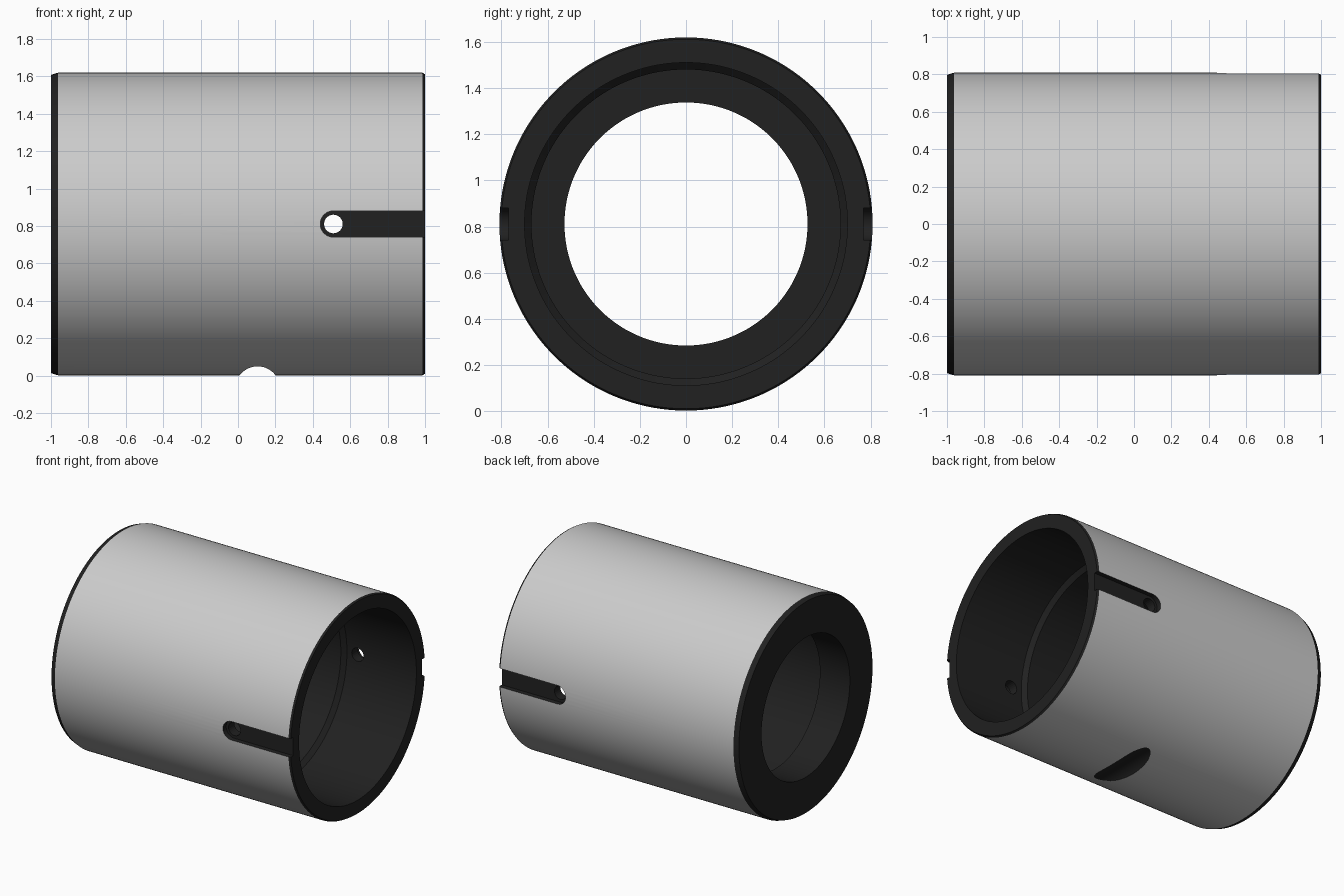
import bpy, bmesh, math

if "Cube" in bpy.data.objects:
    bpy.data.objects.remove(bpy.data.objects["Cube"])

SEG = 160
R, ZC = 0.809, 0.811          # outer radius, axis height


def make_object(name, bm):
    bmesh.ops.recalc_face_normals(bm, faces=bm.faces)
    mesh = bpy.data.meshes.new(name)
    bm.to_mesh(mesh)
    bm.free()
    obj = bpy.data.objects.new(name, mesh)
    bpy.context.collection.objects.link(obj)
    return obj


def revolve(name, profile):
    """Revolve a closed (x, radius) profile about the x axis."""
    bm = bmesh.new()
    rings = []
    for i in range(SEG):
        a = 2 * math.pi * (i + 0.5) / SEG
        rings.append([bm.verts.new((x, r * math.cos(a), ZC + r * math.sin(a)))
                      for x, r in profile])
    n = len(profile)
    for i in range(SEG):
        p, q = rings[i], rings[(i + 1) % SEG]
        for j in range(n):
            k = (j + 1) % n
            bm.faces.new((p[j], p[k], q[k], q[j]))
    return make_object(name, bm)


def prism(name, outline, y0, y1):
    """Extrude an (x, z) outline along y."""
    bm = bmesh.new()
    face = bm.faces.new([bm.verts.new((x, y0, z)) for x, z in outline])
    new = bmesh.ops.extrude_face_region(bm, geom=[face])["geom"]
    verts = [v for v in new if isinstance(v, bmesh.types.BMVert)]
    bmesh.ops.translate(bm, verts=verts, vec=(0, y1 - y0, 0))
    return make_object(name, bm)


def arc(cx, cz, r, a0, a1, n):
    return [(cx + r * math.cos(math.radians(a0 + (a1 - a0) * i / n)),
             cz + r * math.sin(math.radians(a0 + (a1 - a0) * i / n)))
            for i in range(n + 1)]


def cut(target, cutter):
    mod = target.modifiers.new("cut", 'BOOLEAN')
    mod.operation = 'DIFFERENCE'
    mod.solver = 'EXACT'
    mod.object = cutter
    bpy.context.view_layer.objects.active = target
    bpy.ops.object.modifier_apply(modifier=mod.name)
    bpy.data.objects.remove(cutter, do_unlink=True)


# Sleeve: chamfered ends, stepped bore, narrower lip at the left end
sleeve = revolve("sleeve", [
    (-1.0, 0.797), (-0.963, R), (0.986, R), (1.0, 0.801),
    (1.0, 0.70), (0.42, 0.70), (0.39, 0.67),
    (-0.75, 0.67), (-0.75, 0.527), (-1.0, 0.527)])

# Open-ended guide slots on both sides
slot = arc(0.51, ZC, 0.07, 90, 270, 24) + [(1.1, ZC - 0.07), (1.1, ZC + 0.07)]
for side in (-1, 1):
    cut(sleeve, prism("slot_cutter", slot, side * 0.77, side * 1.0))

# Pin hole through both slots
cut(sleeve, prism("pin_cutter", arc(0.51, ZC, 0.05, 0, 345, 23), -1, 1))

# Cross groove underneath
cut(sleeve, prism("groove_cutter", arc(0.105, -0.07, 0.12, 0, 352.5, 47), -1, 1))

# Grey outside, dark machined faces
for name, shade in (("outer_grey", 0.6), ("machined_dark", 0.015)):
    mat = bpy.data.materials.new(name)
    mat.diffuse_color = (shade, shade, shade, 1)
    mat.use_nodes = True
    mat.node_tree.nodes["Principled BSDF"].inputs["Base Color"].default_value = mat.diffuse_color
    sleeve.data.materials.append(mat)
for f in sleeve.data.polygons:
    y, z = f.center.y, f.center.z - ZC
    rad = math.hypot(y, z)
    outward = (f.normal.y * y + f.normal.z * z) / max(rad, 1e-6)
    f.material_index = 0 if rad > 0.795 and outward > 0.99 else 1

bpy.ops.object.select_all(action='DESELECT')
sleeve.select_set(True)
bpy.context.view_layer.objects.active = sleeve
bpy.ops.object.shade_smooth_by_angle(angle=math.radians(12))
